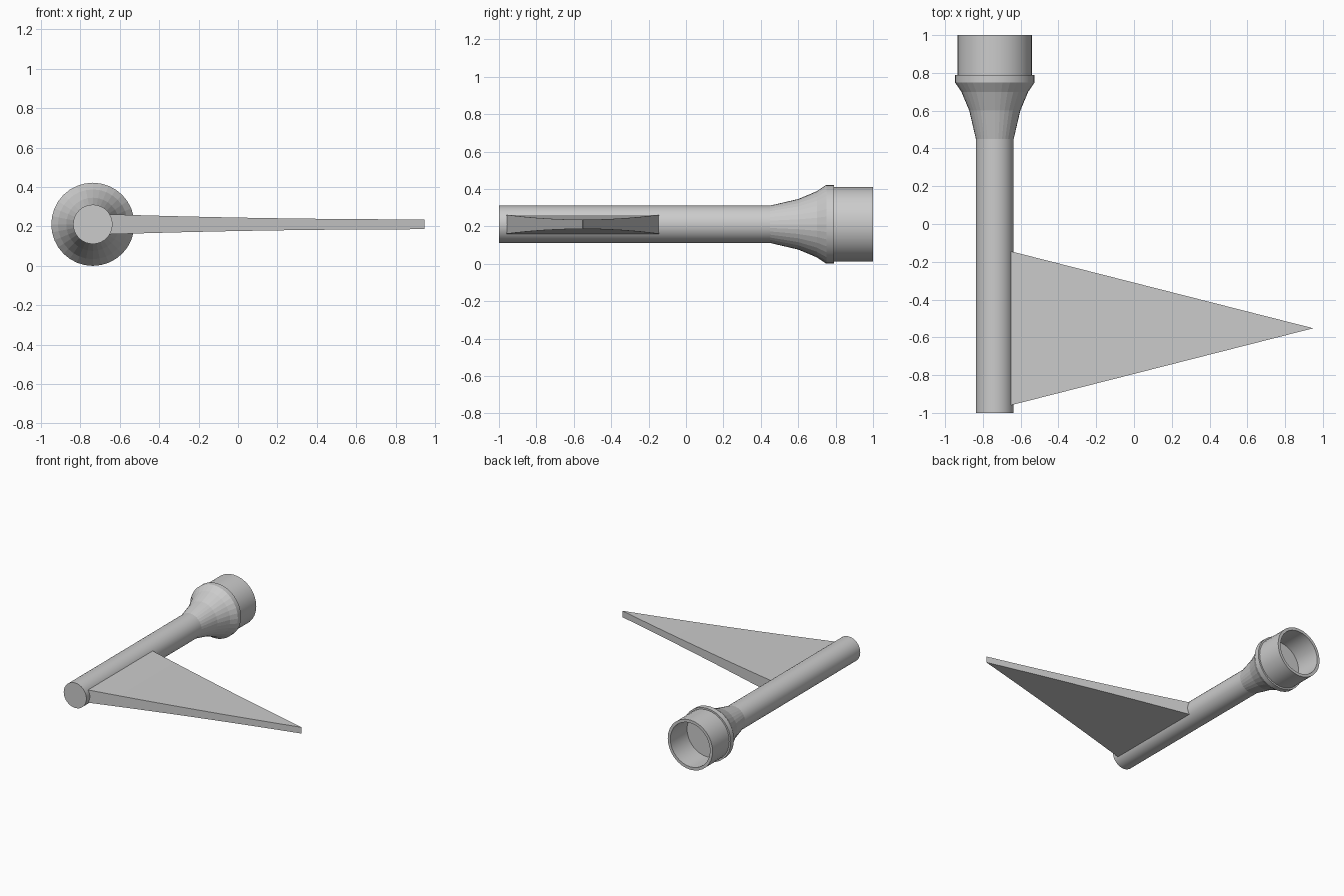
import bpy, bmesh
from math import cos, sin, pi

if "Cube" in bpy.data.objects:
    bpy.data.objects.remove(bpy.data.objects["Cube"])

AX, AZ, SIDES = -0.737, 0.211, 32      # shaft axis runs along y


def make_object(name, bm, smooth=False):
    bmesh.ops.recalc_face_normals(bm, faces=bm.faces)
    mesh = bpy.data.meshes.new(name)
    bm.to_mesh(mesh)
    bm.free()
    ob = bpy.data.objects.new(name, mesh)
    bpy.context.collection.objects.link(ob)
    if smooth:
        bpy.ops.object.select_all(action='DESELECT')
        ob.select_set(True)
        bpy.context.view_layer.objects.active = ob
        bpy.ops.object.shade_smooth_by_angle(angle=pi / 6)
    return ob


def lathe(name, profile, smooth):
    """Turn (y, radius) points around the shaft axis and cap both ends."""
    bm = bmesh.new()
    rings = [[bm.verts.new((AX + r * cos(2 * pi * i / SIDES), y,
                            AZ + r * sin(2 * pi * i / SIDES)))
              for i in range(SIDES)] for y, r in profile]
    for a, b in zip(rings, rings[1:]):
        for i in range(SIDES):
            j = (i + 1) % SIDES
            bm.faces.new((a[i], a[j], b[j], b[i]))
    bm.faces.new(rings[0])
    bm.faces.new(rings[-1])
    return make_object(name, bm, smooth)


# Shaft, flare and hollow socket
lathe("shaft", [(-1, 0.1), (0.45, 0.1)], True)
lathe("flare", [(0.45, 0.1), (0.6, 0.135), (0.7, 0.177), (0.75, 0.211)], False)
lathe("socket", [(0.75, 0.211), (0.79, 0.211), (0.79, 0.198), (1, 0.198),
                 (1, 0.175), (0.79, 0.175)], True)

# Triangular fin, thinning in a gentle curve towards its tip
bm = bmesh.new()
ROOT, TIP, STEPS = -0.66, 0.947, 8
sections = []
for k in range(STEPS + 1):
    t = k / STEPS
    x = ROOT + (TIP - ROOT) * t
    half_width = 0.409 * (1 - t) + 0.0005
    half_thick = 0.025 + 0.026 * (1 - t) ** 2
    sections.append([bm.verts.new((x, -0.552 + sy * half_width, AZ + sz * half_thick))
                     for sy, sz in ((-1, -1), (1, -1), (1, 1), (-1, 1))])
for a, b in zip(sections, sections[1:]):
    for i in range(4):
        j = (i + 1) % 4
        bm.faces.new((a[i], a[j], b[j], b[i]))
bm.faces.new(sections[0])
bm.faces.new(sections[-1])
make_object("fin", bm, True)
